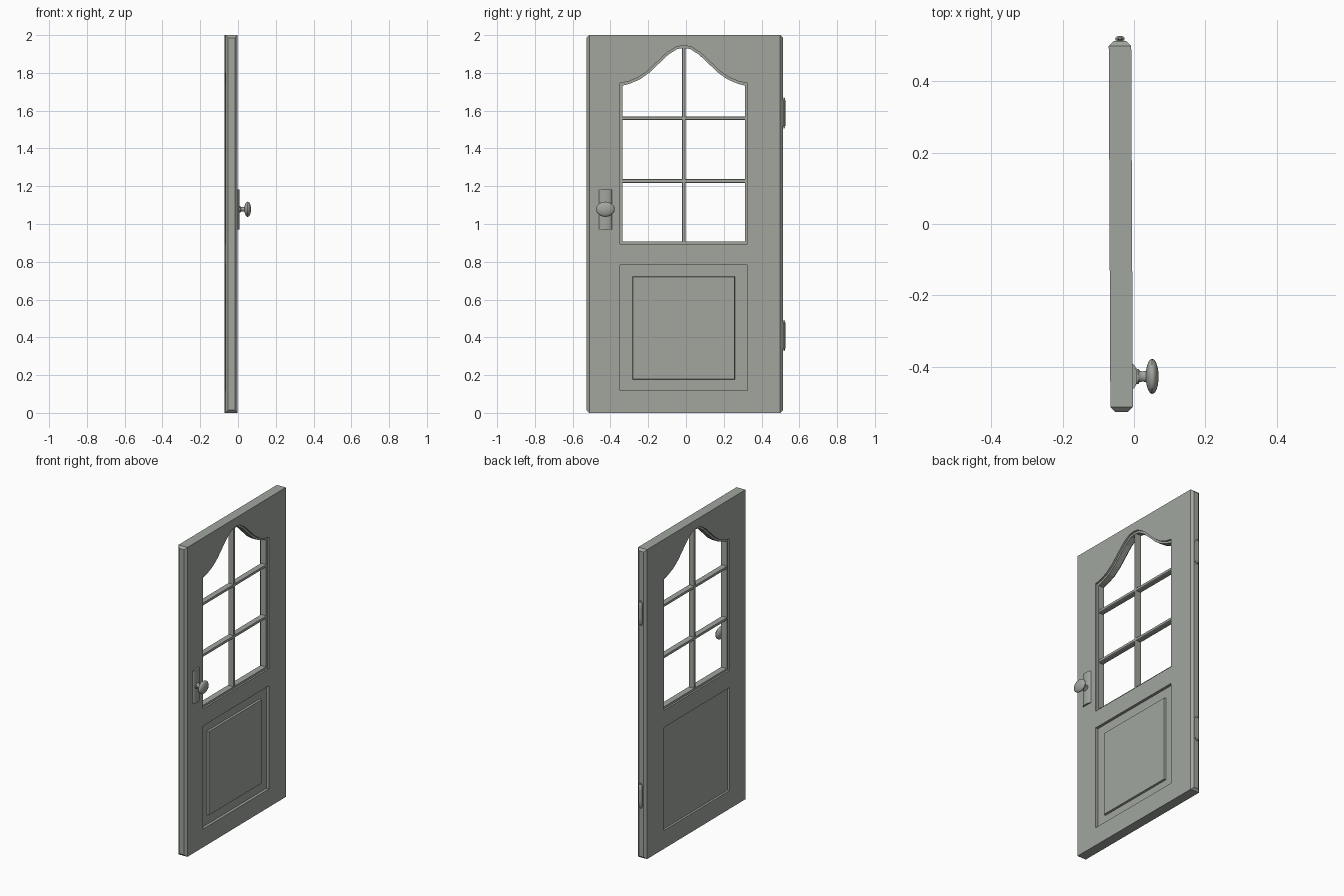
import bpy, bmesh, math
from mathutils import Matrix, Vector

if "Cube" in bpy.data.objects:
    bpy.data.objects.remove(bpy.data.objects["Cube"])

TILT = Matrix.Rotation(0.0045, 4, 'Z')          # the door stands very slightly ajar
FRONT, BACK = -0.0055, -0.0685                  # faces of the slab
MID = (FRONT + BACK) / 2
YL, YR = -0.512, 0.499                          # long edges of the slab
CY = -0.012                                     # centre line of window and panel
# map profile plane (u, v, w) to (y, z, x)
TO_YZ = Matrix(((0, 0, 1, 0), (1, 0, 0, 0), (0, 1, 0, 0), (0, 0, 0, 1)))

PAINT = bpy.data.materials.new("grey_green_paint")
PAINT.diffuse_color = (0.355, 0.38, 0.342, 1)
PAINT.use_nodes = True
PAINT.node_tree.nodes["Principled BSDF"].inputs["Base Color"].default_value = PAINT.diffuse_color


def add(name, mesh, smooth=False):
    mesh.transform(TILT)
    mesh.materials.clear()
    mesh.materials.append(PAINT)
    mesh.shade_flat()
    ob = bpy.data.objects.new(name, mesh)
    bpy.context.collection.objects.link(ob)
    if smooth:
        bpy.context.view_layer.objects.active = ob
        ob.select_set(True)
        bpy.ops.object.shade_smooth_by_angle(angle=math.radians(35))
        ob.select_set(False)
    return ob


def from_bm(name, bm, smooth=False):
    bmesh.ops.recalc_face_normals(bm, faces=bm.faces[:])
    me = bpy.data.meshes.new(name)
    bm.to_mesh(me)
    bm.free()
    return add(name, me, smooth)


def plate(name, loops, x0, x1):
    """Flat board in the YZ plane; the loops after the first are holes."""
    cu = bpy.data.curves.new(name, 'CURVE')
    cu.dimensions, cu.fill_mode, cu.extrude = '2D', 'BOTH', (x1 - x0) / 2
    for loop in loops:
        sp = cu.splines.new('POLY')
        sp.points.add(len(loop) - 1)
        for p, (y, z) in zip(sp.points, loop):
            p.co = (y, z, 0, 1)
        sp.use_cyclic_u = True
    tmp = bpy.data.objects.new(name + "_outline", cu)
    bpy.context.collection.objects.link(tmp)
    me = bpy.data.meshes.new_from_object(tmp.evaluated_get(bpy.context.evaluated_depsgraph_get()))
    bpy.data.objects.remove(tmp)
    me.transform(Matrix.Translation(((x0 + x1) / 2, 0, 0)) @ TO_YZ)
    bm = bmesh.new()
    bm.from_mesh(me)
    bmesh.ops.remove_doubles(bm, verts=bm.verts[:], dist=1e-5)
    return from_bm(name, bm)


def rect(y0, y1, z0, z1):
    return [(y0, z0), (y1, z0), (y1, z1), (y0, z1)]


def window(g):
    """Bell-topped opening, shrunk by g."""
    h = 0.338
    pts = [(CY - h + g, 0.895 + g), (CY + h - g, 0.895 + g)]
    ctrl = [(0, 1.945), (.04, 1.938), (.09, 1.906), (.14, 1.859), (.19, 1.811),
            (.24, 1.776), (.29, 1.755), (h, 1.745)]
    half = []
    for i, (d, z) in enumerate(ctrl):
        a, b = ctrl[max(i - 1, 0)], ctrl[min(i + 1, len(ctrl) - 1)]
        t = Vector((b[0] - a[0], b[1] - a[1])).normalized()
        if i in (0, len(ctrl) - 1):
            t = Vector((1, 0))
        half.append((min(d + t.y * g, h - g), z - t.x * g))
    pts += [(CY + d, z) for d, z in reversed(half)]
    pts += [(CY - d, z) for d, z in half[1:]]
    return pts


def loft(name, rings, smooth=False):
    """Closed solid between two matching rings of points."""
    bm = bmesh.new()
    a, b = [[bm.verts.new(p) for p in ring] for ring in rings]
    bm.faces.new(a)
    bm.faces.new(b)
    for i in range(len(a)):
        j = (i + 1) % len(a)
        bm.faces.new((a[i], a[j], b[j], b[i]))
    return from_bm(name, bm, smooth)


def frustum(name, axis, base, tip, a, b, inset):
    """Tapered block along axis; a and b are ranges on the other two axes."""
    rings = []
    for pos, s in ((base, 0), (tip, inset)):
        ring = [list(c) for c in rect(a[0] + s, a[1] - s, b[0] + s, b[1] - s)]
        for co in ring:
            co.insert(axis, pos)
        rings.append(ring)
    return loft(name, rings)


def lathe(name, prof, mat, n=24):
    """Spin (radius, height) points about z, then place with mat."""
    bm = bmesh.new()
    vs = [bm.verts.new((r, 0, h)) for r, h in prof]
    es = [bm.edges.new(e) for e in zip(vs, vs[1:])]
    bmesh.ops.spin(bm, geom=vs + es, axis=(0, 0, 1), cent=(0, 0, 0), angle=math.tau, steps=n)
    bmesh.ops.remove_doubles(bm, verts=bm.verts[:], dist=1e-5)
    bm.transform(mat)
    return from_bm(name, bm, True)


# slab with window and panel openings, and tapered long edges
PY, PZ = (CY - 0.338, CY + 0.338), (0.118, 0.784)
plate("door_slab", [rect(YL, YR, 0, 2), window(0), rect(*PY, *PZ)], BACK, FRONT)
frustum("latch_edge", 1, YL, YL - 0.014, (BACK, FRONT), (0, 2), 0.014)
frustum("hinge_edge", 1, YR, YR + 0.014, (BACK, FRONT), (0, 2), 0.014)

# window lining and glazing bars
plate("window_lining", [window(0), window(0.013)], MID - 0.02, MID + 0.02)


def bar(name, p, q, w=0.010, d=0.018):
    """Glazing bar with softened front and back edges."""
    p, q = Vector((MID, *p)), Vector((MID, *q))
    side = (q - p).normalized().cross(Vector((1, 0, 0)))
    sec = [(d, .75), (d * .7, 1), (-d * .7, 1), (-d, .75), (-d, -.75), (-d * .7, -1), (d * .7, -1), (d, -.75)]
    return loft(name, [[e + side * w * s + Vector((x, 0, 0)) for x, s in sec] for e in (p, q)])


bar("upright_glazing_bar", (CY, 0.9), (CY, 1.938))
for z in (1.228, 1.56):
    bar("cross_glazing_bar", (CY - 0.33, z), (CY + 0.33, z))

# lower panel with raised field on the front
plate("lower_panel", [rect(*PY, *PZ)], BACK + 0.014, FRONT - 0.018)
frustum("raised_field", 0, FRONT - 0.019, FRONT - 0.006, (CY - 0.271, CY + 0.271), (0.176, 0.722), 0.003)

# knob with its rounded backplate
KY, KZ = -0.427, 1.078
arc = [(FRONT - 0.001 + 0.0135 * math.sin(a), KY + 0.035 * math.cos(a))
       for a in (math.pi * i / 12 for i in range(13))]
loft("knob_backplate", [[(x, y, z) for x, y in arc] for z in (0.970, 1.182)], True)
knob = [(0, 0.004), (.022, .004), (.021, .010), (.016, .014), (.014, .022), (.016, .032)]
for i in range(11):
    a = math.radians(-65 + i * 15.5)
    knob.append((0.049 * math.cos(a), 0.049 + 0.018 * math.sin(a)))
knob[-1] = (0, 0.067)
lathe("door_knob", knob, TO_YZ @ Matrix.Translation((KY, KZ, 0)) @ Matrix.Diagonal((1, 0.82, 1, 1)))

# two hinges: leaf on the edge and barrel with finials
for z in (0.409, 1.588):
    frustum("hinge_leaf", 1, YR + 0.012, YR + 0.017, (MID - 0.013, MID + 0.013), (z - 0.07, z + 0.07), 0.002)
    half = [(0, .083), (.005, .081), (.007, .077), (.006, .073), (.0135, .067), (.0135, .03)]
    prof = half + [(r, -h) for r, h in reversed(half)]
    lathe("hinge_barrel", prof,
          Matrix.Translation((MID, YR + 0.0205, z)) @ Matrix.Diagonal((1, 0.55, 1, 1)), 12)
